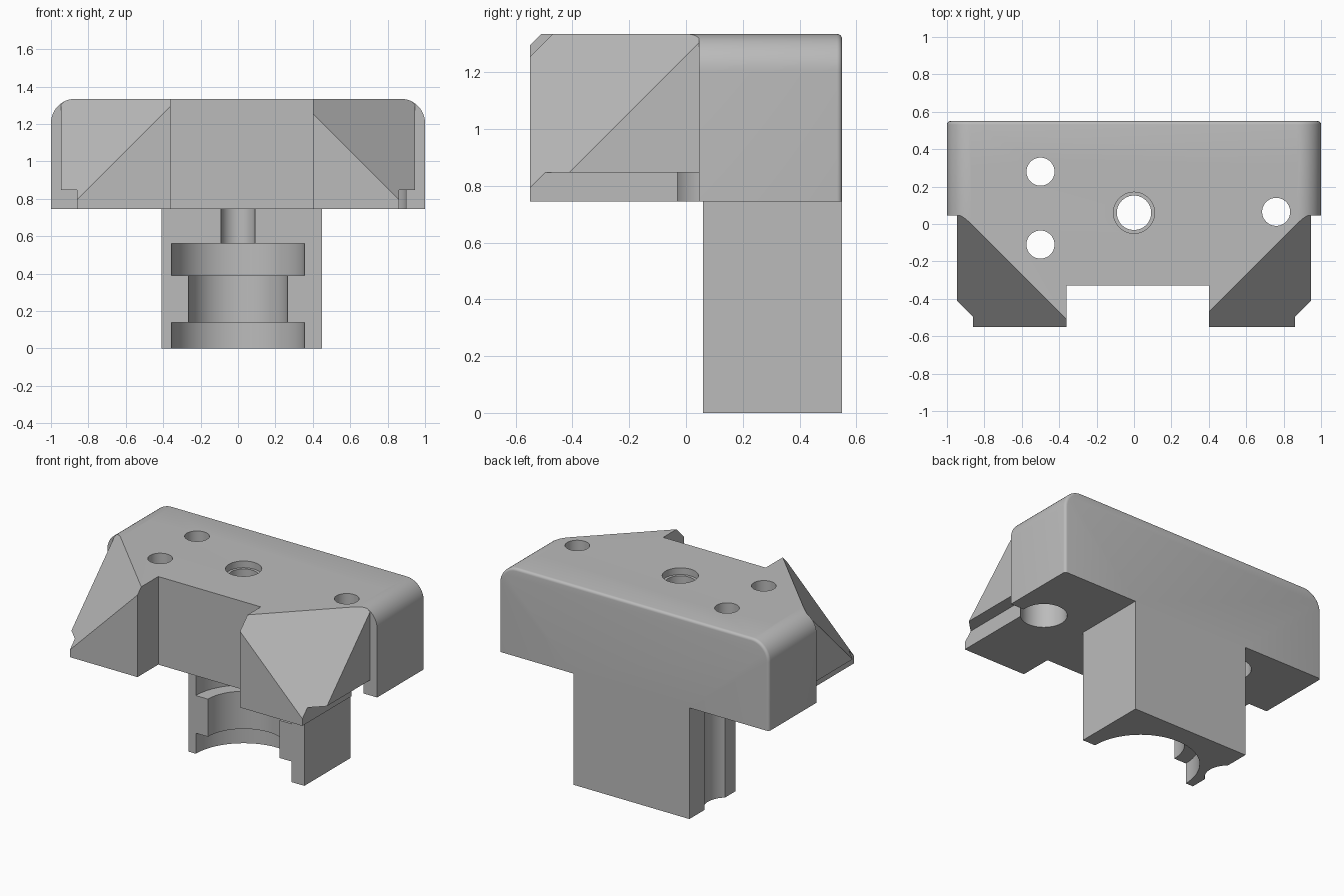
import bpy, bmesh, math
from mathutils import Vector

if "Cube" in bpy.data.objects:
    bpy.data.objects.remove(bpy.data.objects["Cube"])

BASE, TOP, FRONT, BACK = 0.745, 1.335, -0.55, 0.55
STEP = 0.045      # front of the wide rear bar
AXIS_Y = 0.06     # axis of the stepped socket

grey = bpy.data.materials.new("Grey plastic")
grey.use_nodes = True
grey.diffuse_color = (0.5, 0.5, 0.5, 1)
grey.node_tree.nodes["Principled BSDF"].inputs["Base Color"].default_value = (0.5, 0.5, 0.5, 1)


def make(name, bm):
    bmesh.ops.recalc_face_normals(bm, faces=bm.faces)
    mesh = bpy.data.meshes.new(name)
    bm.to_mesh(mesh)
    bm.free()
    mesh.materials.append(grey)
    ob = bpy.data.objects.new(name, mesh)
    bpy.context.collection.objects.link(ob)
    return ob


def box(name, x, y, z):
    bm = bmesh.new()
    bmesh.ops.create_cube(bm, size=1)
    for v in bm.verts:
        v.co = [r[0] if c < 0 else r[1] for c, r in zip(v.co, (x, y, z))]
    return make(name, bm)


def cylinder(name, x, y, radius, z0, z1):
    bm = bmesh.new()
    bmesh.ops.create_cone(bm, cap_ends=True, segments=64, radius1=radius,
                          radius2=radius, depth=z1 - z0)
    bmesh.ops.translate(bm, verts=bm.verts, vec=(x, y, (z0 + z1) / 2))
    return make(name, bm)


def combine(target, other, operation):
    mod = target.modifiers.new("Combine", "BOOLEAN")
    mod.object, mod.operation, mod.solver = other, operation, "EXACT"
    bpy.context.view_layer.objects.active = target
    bpy.ops.object.modifier_apply(modifier=mod.name)
    bpy.data.objects.remove(other)


def rounded_bar(name, y0, y1, radius=0.13, bevel=0):
    """Bar with rounded top corners, run along y, optionally eased at the back."""
    pts = [(-1, BASE), (1, BASE)]
    for side in (0, 1):
        cx = (1 - radius) * (1 - 2 * side)
        for i in range(13):
            a = math.pi / 2 * (side + i / 12)
            pts.append((cx + radius * math.cos(a), TOP - radius + radius * math.sin(a)))
    bm = bmesh.new()
    face = bm.faces.new([bm.verts.new((x, y0, z)) for x, z in pts])
    ext = bmesh.ops.extrude_face_region(bm, geom=[face])
    new = [v for v in ext["geom"] if isinstance(v, bmesh.types.BMVert)]
    bmesh.ops.translate(bm, verts=new, vec=(0, y1 - y0, 0))
    if bevel:
        edges = [e for e in bm.edges if all(v.co.y > y1 - 0.001 for v in e.verts)
                 and any(v.co.z > BASE + 0.001 for v in e.verts)]
        bmesh.ops.bevel(bm, geom=edges, offset=bevel, segments=4, profile=0.5,
                        affect="EDGES")
    return make(name, bm)


# Front arms, narrower than the rear bar, with ledges and sloped corners
carriage = rounded_bar("carriage_body", FRONT, 0.3)
for s in (-1, 1):
    def span(a, b):
        return sorted((s * a, s * b))
    combine(carriage, box("side_cut", span(0.947, 2), (-1, 1), (0, 2)), "DIFFERENCE")
    combine(carriage, box("ledge_cut", span(0.862, 2), (-1, 0.15), (0, 0.847)), "DIFFERENCE")
    slope = box("slope_cut", (-2, 2), (-2, 2), (0, 2))
    normal = Vector((s, -1, 1)).normalized()
    slope.rotation_euler = normal.to_track_quat("Z", "Y").to_euler()
    slope.location = normal * (2.205 / math.sqrt(3))
    bpy.context.view_layer.update()
    combine(carriage, slope, "DIFFERENCE")
combine(carriage, box("front_gap", (-0.36, 0.4), (-1, -0.33), (0, 2)), "DIFFERENCE")

# Wide rear bar and hanging post
combine(carriage, rounded_bar("rear_bar", STEP, BACK, bevel=0.018), "UNION")
combine(carriage, box("post", (-0.41, 0.45), (AXIS_Y, BACK), (0, 0.9)), "UNION")

# Stepped socket: radius, bottom, top
for r, z0, z1 in ((0.355, -0.1, 0.138), (0.265, -0.1, 0.45), (0.355, 0.39, 0.56),
                  (0.092, 0.3, 1.5), (0.11, 1.29, 1.5)):
    combine(carriage, cylinder("socket_cut", 0, AXIS_Y, r, z0, z1), "DIFFERENCE")

# Screw holes with wide bores from below
for x, y in ((-0.5, 0.28), (-0.5, -0.11), (0.76, 0.065)):
    combine(carriage, cylinder("screw_hole", x, y, 0.075, 0.5, 1.5), "DIFFERENCE")
    combine(carriage, cylinder("screw_bore", x, y, 0.14, -0.1, 1.1), "DIFFERENCE")

# Merge coplanar pieces and shade
bm = bmesh.new()
bm.from_mesh(carriage.data)
bmesh.ops.remove_doubles(bm, verts=bm.verts, dist=0.0002)
bmesh.ops.dissolve_limit(bm, angle_limit=0.005, verts=bm.verts, edges=bm.edges)
bm.to_mesh(carriage.data)
bm.free()
bpy.ops.object.select_all(action="DESELECT")
carriage.select_set(True)
bpy.context.view_layer.objects.active = carriage
bpy.ops.object.shade_smooth_by_angle(angle=math.radians(30))
